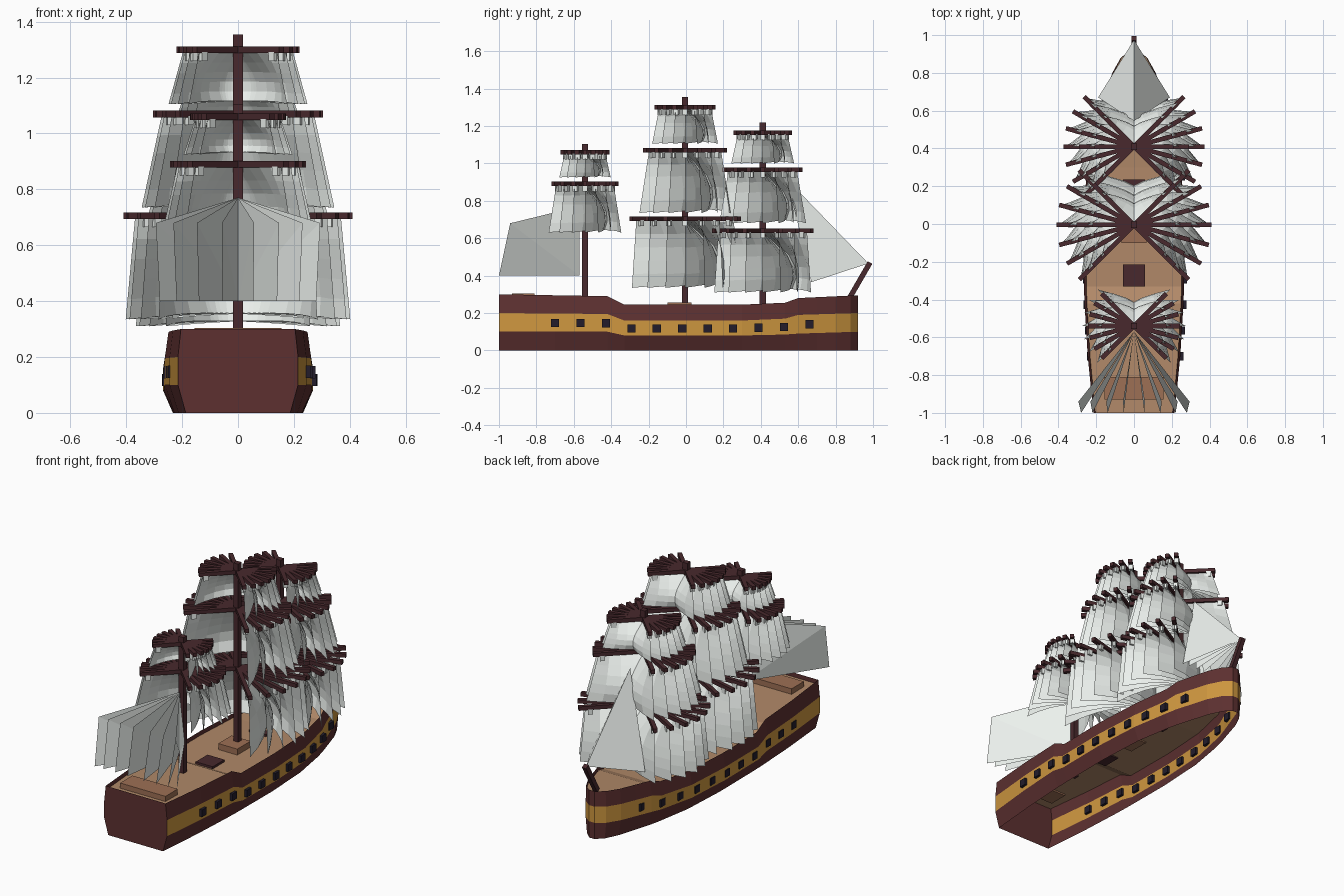
import bpy
from math import sin, pi, radians
from mathutils import Vector, Matrix

if "Cube" in bpy.data.objects:
    bpy.data.objects.remove(bpy.data.objects["Cube"])


def material(name, rgb):
    m = bpy.data.materials.new(name)
    m.diffuse_color = (*rgb, 1)
    m.use_nodes = True
    m.node_tree.nodes["Principled BSDF"].inputs["Base Color"].default_value = m.diffuse_color
    return m


RED = material("hull_red", (0.11, 0.03, 0.03))
GOLD = material("hull_gold", (0.62, 0.31, 0.05))
DECK = material("deck_wood", (0.44, 0.25, 0.14))
HATCH = material("box_wood", (0.34, 0.16, 0.09))
DARK = material("spar_wood", (0.065, 0.022, 0.026))
PORT = material("port_dark", (0.016, 0.012, 0.024))
CLOTH = material("sailcloth", (0.84, 0.88, 0.85))


class Part:
    """Collects geometry for one object."""

    def __init__(self):
        self.v, self.f, self.m = [], [], []

    def add(self, verts, faces, mat=0, matrix=Matrix()):
        n = len(self.v)
        self.v += [matrix @ Vector(p) for p in verts]
        self.f += [[n + i for i in f] for f in faces]
        self.m += [mat] * len(faces)

    def box(self, x0, x1, y0, y1, z0, z1, matrix=Matrix()):
        v = [(x, y, z) for z in (z0, z1) for x, y in ((x0, y0), (x1, y0), (x1, y1), (x0, y1))]
        f = [(3, 2, 1, 0), (4, 5, 6, 7)] + [(i, (i + 1) % 4, (i + 1) % 4 + 4, i + 4) for i in range(4)]
        self.add(v, f, 0, matrix)

    def build(self, name, *mats):
        me = bpy.data.meshes.new(name)
        me.from_pydata(self.v, [], self.f)
        for m in mats:
            me.materials.append(m)
        for p, i in zip(me.polygons, self.m):
            p.material_index = i
        ob = bpy.data.objects.new(name, me)
        bpy.context.collection.objects.link(ob)
        return ob


def interp(pts, y):
    for a, b in zip(pts, pts[1:]):
        if y <= b[0]:
            t = (y - a[0]) / (b[0] - a[0])
            return [p + (q - p) * t for p, q in zip(a, b)][1:]
    return pts[-1][1:]


# Hull plan (y, half width) and sheer lines (y, gold bottom, gold top, rail)
PLAN = [(-1, .215), (-.7, .245), (-.42, .262), (-.33, .265), (0, .268), (.3, .25),
        (.53, .205), (.6, .185), (.7, .15), (.8, .115), (.88, .07), (.92, .02)]
SHEER = [(-1, .10, .20, .30), (-.42, .10, .195, .29), (-.33, .08, .16, .245),
         (.3, .08, .16, .245), (.53, .085, .17, .255), (.6, .09, .19, .28), (.92, .10, .20, .295)]

hull, deck = Part(), Part()
rings, planks = [], []
for y, w in PLAN:
    lo, hi, rail = interp(SHEER, y)
    half = [(w * .87, 0), (w, lo), (w, hi), (w * .95, rail)]
    rings.append([(x, y, z) for x, z in half])
    planks.append([(s * w * .95, y, rail - .027) for s in (-1, 1)])
for s in (1, -1):
    for a, b in zip(rings, rings[1:]):
        for i in range(3):
            q = [a[i], b[i], b[i + 1], a[i + 1]]
            hull.add([(s * x, y, z) for x, y, z in q], [(0, 1, 2, 3)[::s]], int(i == 1))
# transom and stem
for r in (rings[0], rings[-1]):
    for i in range(3):
        q = [r[i], r[i + 1], (-r[i + 1][0], *r[i + 1][1:]), (-r[i][0], *r[i][1:])]
        hull.add(q, [(0, 1, 2, 3)], int(i == 1 and r is rings[-1]))
for a, b in zip(planks, planks[1:]):
    deck.add([a[0], a[1], b[1], b[0]], [(0, 1, 2, 3)])
hull.build("hull", RED, GOLD)
deck.build("deck", DECK)

# Gun ports along both sides
ports = Part()
for i in range(11):
    y = -.7 + i * .136
    lo, hi, _ = interp(SHEER, y)
    w, = interp(PLAN, y)
    z = (lo + hi) / 2 - .002
    for s in (1, -1):
        ports.box(s * w - .005, s * w + .016, y - .022, y + .022, z - .022, z + .022)
ports.build("gun_ports", PORT)

# Deck fittings
for name, mat, b in (("stern_bench", HATCH, (-.155, .155, -.93, -.81, .26, .304)),
                     ("main_mast_box", HATCH, (-.065, .065, -.1, .03, .21, .255)),
                     ("aft_hatch", DARK, (-.058, .058, -.33, -.215, .21, .232)),
                     ("fore_hatch", DARK, (-.058, .058, .19, .235, .21, .232))):
    p = Part()
    p.box(*b)
    p.build(name, mat)


def add_sail(part, hw, z0, z1, mtx, nu=8, nv=5):
    """Billowing square sail, wider at the foot, with an arched foot."""
    foot = hw * 1.13 if hw < .36 else hw * .98
    verts = []
    for j in range(nv + 1):
        t = j / nv
        for i in range(nu + 1):
            u = 2 * i / nu - 1
            w = hw * .9 + (foot - hw * .9) * t
            belly = .43 * hw * (1 - u * u) * sin(pi * .68 * t)
            arch = .06 * (z0 - z1) * (1 - u * u) * t
            verts.append((u * w, belly, z0 - .012 + (z1 - z0 + .012) * t + arch))
    n = nu + 1
    part.add(verts, [(j * n + i, j * n + n + i, j * n + n + i + 1, j * n + i + 1)
                     for j in range(nv) for i in range(nu)], 0, mtx)


# Masts: name, y, top, rows of (yard z, yard half length, sail foot z)
MASTS = [("main", -.005, 1.355, ((.705, .41, .335), (1.07, .305, .735), (1.3, .22, 1.105))),
         ("fore", .41, 1.22, ((.64, .373, .31), (.965, .29, .68), (1.165, .21, 1.0))),
         ("mizzen", -.54, 1.105, ((.89, .243, .63), (1.06, .172, .925)))]
for name, my, top, rows in MASTS:
    mast, yards, sails, ties = Part(), Part(), Part(), Part()
    mast.box(-.017, .017, my - .017, my + .017, .21, top)
    for z, hw, foot in rows:
        for k in range(-3, 4):
            mtx = Matrix.Translation((0, my, 0)) @ Matrix.Rotation(radians(15 * k), 4, 'Z')
            yards.box(-hw, hw, -.012, .012, z - .012, z + .012, mtx)
            add_sail(sails, hw, z, foot, mtx)
            for u in (-.82, .82):
                ties.box(u * hw - .014, u * hw + .014, -.013, .013, z - .04, z - .008, mtx)
    mast.build(name + "_mast", DARK)
    yards.build(name + "_yards", DARK)
    sails.build(name + "_sails", CLOTH)
    ties.build(name + "_sail_ties", CLOTH)

# Gaff sail leaves behind the mizzen mast, spread sideways at equal length
gaff = Part()
for x in (.055, .14, .22, .28):
    for s in (-x, x):
        gaff.add([(0, -.57, .4), (s, -1, .4), (s * 1.05, -.94, .68), (0, -.57, .77)],
                 [(0, 1, 2), (0, 2, 3)])
gaff.build("gaff_sail", CLOTH)

# Bowsprit
sprit = Part()
d = Vector((0, .11, .19))
mtx = Matrix.Translation((0, .874, .28)) @ d.to_track_quat('Z', 'Y').to_matrix().to_4x4()
sprit.box(-.014, .014, -.014, .014, 0, d.length, mtx)
sprit.build("bowsprit", DARK)

# Jib leaves sharing one stay, clews spread sideways
jib = Part()
for x in (.035, .09, .145, .19):
    for s in (-x, x):
        jib.add([(0, .975, .465), (0, .545, .91), (s, .67, .365)], [(0, 1, 2)])
jib.build("jib_sail", CLOTH)
